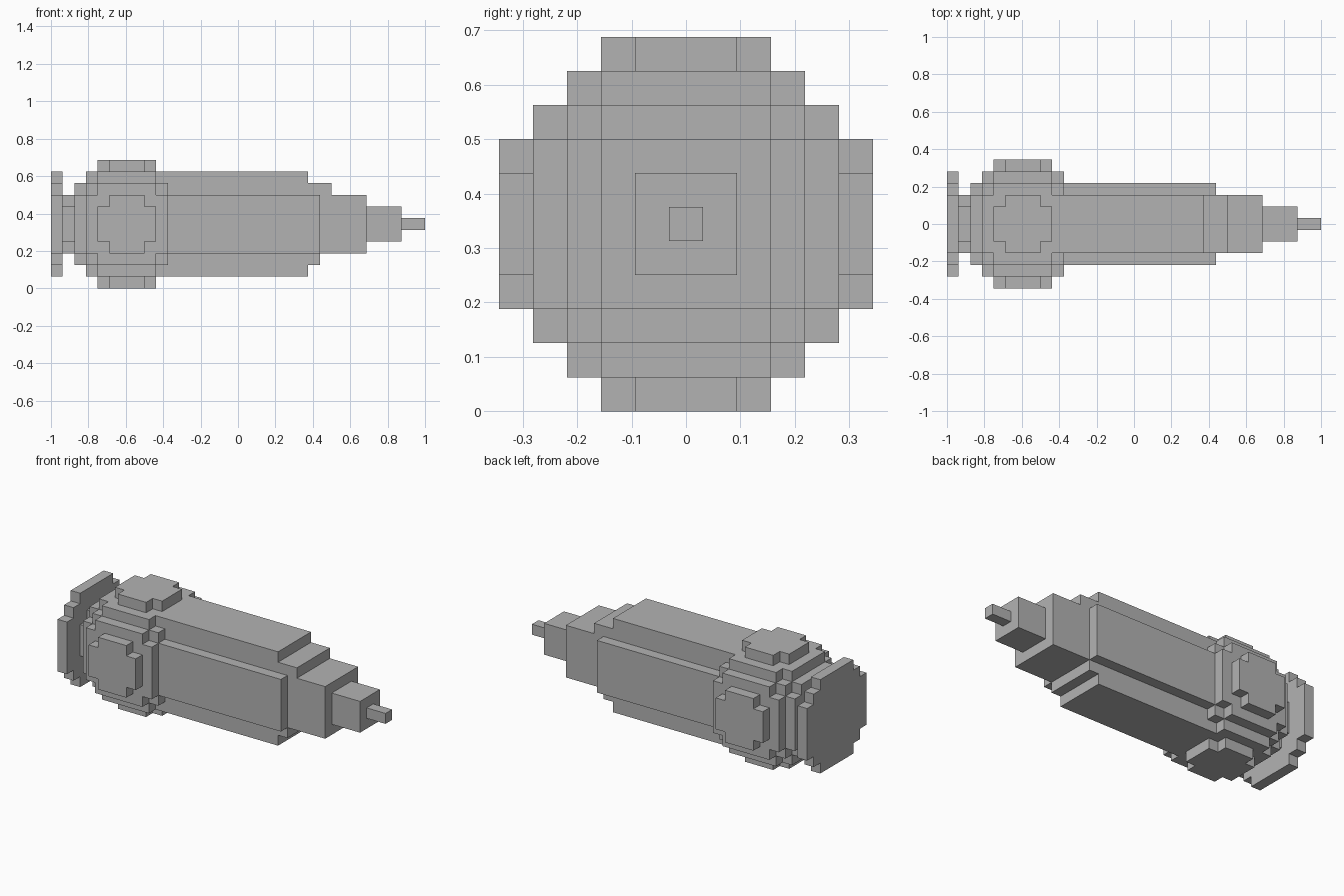
import bpy, bmesh
from mathutils import Vector

cube = bpy.data.objects.get("Cube")
if cube:
    bpy.data.objects.remove(cube, do_unlink=True)

U = 1 / 16                       # size of one block
AXIS = Vector((0, 0, 5.5))       # centre line, in blocks

grey = bpy.data.materials.new("plain_grey")
grey.use_nodes = True
colour = (0.45, 0.45, 0.45, 1)
grey.diffuse_color = colour
grey.node_tree.nodes["Principled BSDF"].inputs["Base Color"].default_value = colour


def outline(steps):
    """Stepped outline, mirrored from one quadrant's outer corners."""
    quad = []
    for i, (w, h) in enumerate(steps):
        if i:
            quad.append((w, steps[i - 1][1]))
        quad.append((w, h))
    half = quad + [(-a, b) for a, b in reversed(quad)]
    return half + [(-a, -b) for a, b in half]


def prism(bm, steps, start, end, u, v, centre=AXIS):
    """Extrude a stepped outline along u x v from start to end."""
    u, v = Vector(u), Vector(v)
    n = u.cross(v)
    verts = [bm.verts.new((centre + u * a + v * b + n * start) * U)
             for a, b in outline(steps)]
    face = bm.faces.new(verts)
    ext = bmesh.ops.extrude_face_region(bm, geom=[face], use_keep_orig=True)
    moved = [g for g in ext["geom"] if isinstance(g, bmesh.types.BMVert)]
    bmesh.ops.translate(bm, verts=moved, vec=n * (end - start) * U)


def finish(name, bm):
    bmesh.ops.recalc_face_normals(bm, faces=bm.faces)
    mesh = bpy.data.meshes.new(name)
    bm.to_mesh(mesh)
    bm.free()
    mesh.materials.append(grey)
    bpy.context.collection.objects.link(bpy.data.objects.new(name, mesh))


X, Y, Z = (1, 0, 0), (0, 1, 0), (0, 0, 1)


def lengthwise(name, sections, centre=AXIS):
    bm = bmesh.new()
    for steps, start, end in sections:
        prism(bm, steps, start, end, Y, Z, centre)
    finish(name, bm)


SMALL = [(2.5, 1.5), (1.5, 2.5)]
MEDIUM = [(3.5, 2.5), (2.5, 3.5)]
ROUND = [(4.5, 2.5), (3.5, 3.5), (2.5, 4.5)]
FULL = [(4.5, 3.5), (3.5, 4.5)]

# Rear end
lengthwise("rear_disc", [(ROUND, -16, -15)])
lengthwise("rear_neck", [(SMALL, -15, -14)])

# Rounded drum
lengthwise("drum", [(MEDIUM, -14, -13), (ROUND, -13, -12),
                    (FULL, -12, -7), (ROUND, -7, -6)])

# Four raised bosses around the drum
hub = AXIS + Vector((-9.5, 0, 0))
for name, u, v in (("right_boss", X, Z), ("left_boss", Z, X),
                   ("top_boss", X, Y), ("bottom_boss", Y, X)):
    bm = bmesh.new()
    prism(bm, SMALL, 4.5, 5.5, u, v, hub)
    finish(name, bm)

# Long body with side panels and a stepped end
lengthwise("body", [([(3.5, 2.5), (2.5, 4.5)], -6, 6), (MEDIUM, 6, 7)])
lengthwise("top_ledge", [([(2.5, 0.5)], 7, 8)], AXIS + Vector((0, 0, 3)))

# Stepped nose and tip
lengthwise("nose_base", [([(2.5, 2.5)], 7, 11)])
lengthwise("nose", [([(1.5, 1.5)], 11, 14)])
lengthwise("tip", [([(0.5, 0.5)], 14, 16)])
